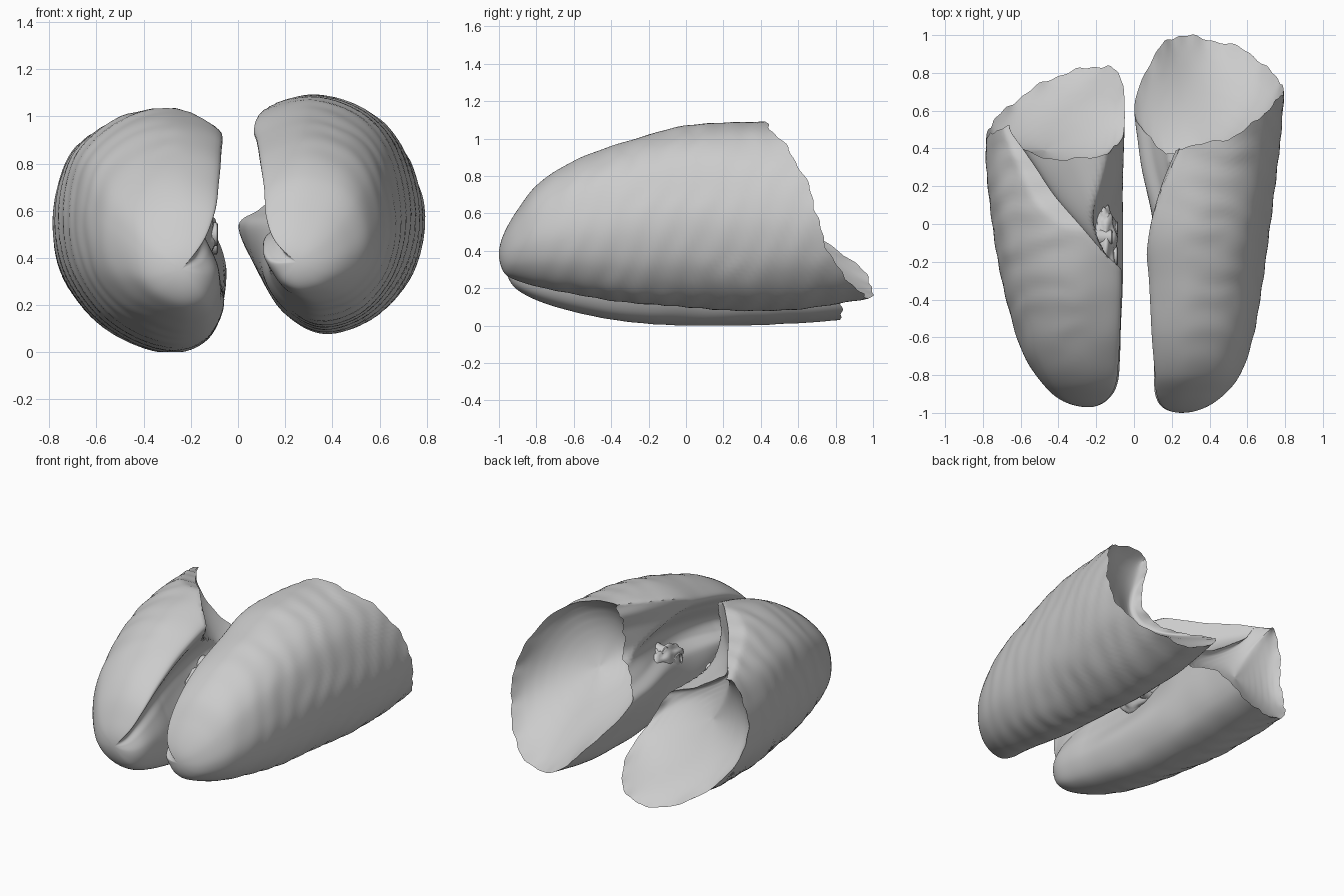
import bpy, bmesh, math
from mathutils import Vector, noise

if "Cube" in bpy.data.objects:
    bpy.data.objects.remove(bpy.data.objects["Cube"])

COLS, ROWS, RINGS = 132, 76, 24


def curve(table, x):
    """Smooth interpolation of rows (x, a, b, ...) at x."""
    x = min(max(x, table[0][0]), table[-1][0])
    i = 0
    while i < len(table) - 2 and x > table[i + 1][0]:
        i += 1
    p, q = table[i], table[i + 1]
    o = table[max(i - 1, 0)]
    r = table[min(i + 2, len(table) - 1)]
    h = q[0] - p[0]
    t = (x - p[0]) / h
    out = []
    for k in range(1, len(p)):
        m0 = (q[k] - o[k]) / (q[0] - o[0]) * h
        m1 = (r[k] - p[k]) / (r[0] - p[0]) * h
        out.append((2*t**3 - 3*t*t + 1) * p[k] + (t**3 - 2*t*t + t) * m0
                   + (3*t*t - 2*t**3) * q[k] + (t**3 - t*t) * m1)
    return out


def ring_point(points, v):
    """Closed spline through the contour points, v in 0..1."""
    n = len(points)
    f = v * n
    i, t = int(f), f - int(f)
    a, b, c, d = (points[(i + k) % n] for k in (-1, 0, 1, 2))
    return [0.5 * (2*q + (r - p)*t + (2*p - 5*q + 4*r - s)*t*t + (3*q - p - 3*r + s)*t**3)
            for p, q, r, s in zip(a, b, c, d)]


def build_lung(name, side, contour, sizes, box, depth, notch):
    x0, width, z0, height = box
    tip = sizes[0][0]
    # sizes are read against the square root of the distance from the tip, so the apex is round
    table = [(math.sqrt(r[0] - tip),) + tuple(r[1:]) for r in sizes]

    def place(c, y):
        x, z, _, wall, hollow = c
        xin, xout, zb, zt = curve(table, math.sqrt(max(y - tip, 0)))
        fx, fz = (x - x0) / width, (z - z0) / height
        px = xin + (xout - xin) * fx
        pz = zb + (zt - zb) * fz
        grow = min(1, max(0, (y - tip) / 0.4))
        px += hollow * grow * math.exp(-((y + 0.2) / 0.42) ** 2)
        edge, top = curve(notch, y)
        px = max(px, edge * min(max(wall, 0), 1))
        pz = min(pz, top)
        # shallow slanting rib grooves and soft bumps on the outer side
        amp = grow * min(1, max(0, (fx - 0.25) / 0.3))
        bump = noise.noise(Vector((side * px * 5, y * 5, pz * 5)))
        k = 1 + amp * 0.006 * math.sin((y - 0.4 * (pz - 0.5)) * 2 * math.pi / 0.15 + 2 * bump)
        k += 0.012 * grow * bump
        cx, cz = (xin + xout) / 2, (zb + zt) / 2
        return Vector((side * (cx + (px - cx) * k), y, max(0, cz + (pz - cz) * k)))

    bm = bmesh.new()
    cols = []
    for j in range(COLS):
        v = j / COLS
        c = ring_point(contour, v)
        a = 2 * math.pi * v
        end = c[2] + 0.007 * math.sin(13 * a) + 0.005 * math.sin(29 * a + 1)
        cols.append([place(c, tip + (end - tip) * (i / ROWS) ** 1.6) for i in range(ROWS + 1)])
    # hollow domed base: the rim is averaged more and more towards the middle
    rim = [c[-1].copy() for c in cols]
    centre = sum(rim, Vector()) / COLS
    for i in range(1, RINGS + 1):
        f = i / RINGS
        w = int(f * COLS * 0.3)
        for j, c in enumerate(cols):
            r = sum((rim[(j + k) % COLS] * (w + 1 - abs(k)) for k in range(-w, w + 1)),
                    Vector()) / (w + 1) ** 2
            c.append(r.lerp(centre, f * f * 0.5 + f * 0.5)
                     + Vector((0, -depth * (1 - (1 - f) ** 2), 0)))
    verts = [[bm.verts.new(p) for p in c] for c in cols]
    for j in range(COLS):
        a, b = verts[j], verts[(j + 1) % COLS]
        for i in range(ROWS + RINGS):
            bm.faces.new((a[i], a[i + 1], b[i + 1], b[i]))
    bmesh.ops.remove_doubles(bm, verts=bm.verts, dist=0.0003)
    finish(name, bm)


def finish(name, bm):
    bmesh.ops.recalc_face_normals(bm, faces=bm.faces)
    mesh = bpy.data.meshes.new(name)
    bm.to_mesh(mesh)
    bm.free()
    ob = bpy.data.objects.new(name, mesh)
    bpy.context.collection.objects.link(ob)
    bpy.ops.object.select_all(action='DESELECT')
    ob.select_set(True)
    bpy.context.view_layer.objects.active = ob
    bpy.ops.object.shade_smooth_by_angle(angle=math.radians(45))


# contour points: x, z, end y of the base rim, notch weight, hilum hollow
right_contour = [
    (0.03, 1.00, 0.38, 0.9, 0), (0.28, 1.09, 0.41, 0.9, 0), (0.52, 1.04, 0.46, 0, 0),
    (0.68, 0.91, 0.57, 0, 0), (0.77, 0.70, 0.67, 0, 0), (0.79, 0.50, 0.72, 0, 0),
    (0.73, 0.30, 0.80, 0, 0), (0.58, 0.14, 0.92, 0, 0), (0.37, 0.08, 0.98, 0, 0),
    (0.20, 0.16, 0.99, 0, 0), (0.09, 0.32, 0.88, 0, 0), (0.00, 0.53, 0.60, 0, 0.11),
    (0.08, 0.61, 0.44, 0, 0.14), (0.16, 0.72, 0.36, 0.9, 0.08), (0.07, 0.88, 0.34, 1, 0.03)]
left_contour = [
    (0.07, 0.97, 0.46, 1, 0), (0.28, 1.04, 0.49, 1, 0), (0.50, 1.00, 0.51, 1, 0),
    (0.69, 0.87, 0.51, 1, 0), (0.77, 0.70, 0.47, 0, 0), (0.79, 0.50, 0.46, 0, 0),
    (0.75, 0.32, 0.54, 0, 0), (0.63, 0.15, 0.65, 0, 0), (0.46, 0.04, 0.76, 0, 0),
    (0.28, 0.00, 0.82, 0, 0), (0.13, 0.06, 0.83, 0, 0), (0.06, 0.22, 0.74, 0, 0),
    (0.05, 0.40, 0.47, 0, 0.09), (0.11, 0.56, 0.39, 0.15, 0.11),
    (0.17, 0.67, 0.34, 0.62, 0.07), (0.13, 0.82, 0.38, 0.97, 0.02)]

# size along the body: y, inner x, outer x, bottom z, top z
right_sizes = [
    (-1.0, 0.25, 0.25, 0.38, 0.38), (-0.97, 0.15, 0.38, 0.28, 0.50), (-0.9, 0.11, 0.48, 0.24, 0.62),
    (-0.8, 0.10, 0.56, 0.21, 0.75), (-0.6, 0.08, 0.63, 0.17, 0.88), (-0.3, 0.06, 0.68, 0.12, 0.99),
    (0.0, 0.03, 0.72, 0.10, 1.07), (0.4, 0.01, 0.77, 0.08, 1.09), (0.7, 0.00, 0.79, 0.10, 1.09),
    (1.0, 0.02, 0.79, 0.15, 1.09)]
left_sizes = [
    (-0.97, 0.24, 0.24, 0.35, 0.35), (-0.93, 0.14, 0.39, 0.22, 0.50), (-0.85, 0.09, 0.48, 0.16, 0.64),
    (-0.7, 0.07, 0.58, 0.10, 0.78), (-0.5, 0.06, 0.65, 0.05, 0.90), (-0.3, 0.05, 0.70, 0.02, 0.98),
    (0.0, 0.05, 0.75, 0.00, 1.04), (0.3, 0.05, 0.78, 0.00, 1.04), (0.84, 0.05, 0.79, 0.03, 1.04)]

# receding front edges: y, edge x, highest z
right_notch = [(-1.0, 0, 1.1), (-0.2, 0.07, 1.1), (0.0, 0.10, 1.1), (0.2, 0.16, 1.1), (0.4, 0.25, 1.1)]
left_notch = [(-1.0, 0, 1.1), (-0.28, 0.04, 1.1), (-0.15, 0.16, 1.06), (0.0, 0.29, 1.03),
              (0.15, 0.42, 0.98), (0.33, 0.54, 0.93), (0.5, 0.66, 0.87)]

build_lung("right_lung", 1, right_contour, right_sizes, (0, 0.79, 0.08, 1.01), 0.26, right_notch)
build_lung("left_lung", -1, left_contour, left_sizes, (0.05, 0.74, 0, 1.04), 0.16, left_notch)


def build_hilum(name, side, root, stumps):
    """Lumpy root with short open vessel and airway stumps on the inner face."""
    bm = bmesh.new()
    centre, size = root
    ball = bmesh.ops.create_icosphere(bm, subdivisions=4, radius=1)["verts"]
    for v in ball:
        k = 1 + 0.25 * noise.noise(v.co * 2.2)
        v.co = Vector((side * (centre[0] + v.co.x * size[0] * k),
                       centre[1] + v.co.y * size[1] * k, centre[2] + v.co.z * size[2] * k))
    for x, y, z, r in stumps:
        profile = [(-0.08, r * 1.3), (-0.01, r), (0.02, r), (0.025, r * 0.85), (0.015, r * 0.65), (-0.03, r * 0.5)]
        rings = [[bm.verts.new((side * (x - d), y + q * math.cos(k * math.pi / 10),
                                z + q * math.sin(k * math.pi / 10))) for k in range(20)]
                 for d, q in profile]
        for a, b in zip(rings, rings[1:]):
            for k in range(20):
                bm.faces.new((a[k], b[k], b[(k + 1) % 20], a[(k + 1) % 20]))
        bm.faces.new(rings[-1])
    finish(name, bm)


build_hilum("right_hilum", 1, ((0.20, -0.05, 0.54), (0.06, 0.17, 0.10)),
            [(0.16, 0.03, 0.52, 0.045), (0.17, -0.13, 0.53, 0.05), (0.20, -0.04, 0.61, 0.04)])
build_hilum("left_hilum", -1, ((0.16, -0.10, 0.50), (0.07, 0.19, 0.11)),
            [(0.11, -0.03, 0.46, 0.045), (0.11, -0.17, 0.50, 0.05), (0.14, -0.07, 0.57, 0.04)])
